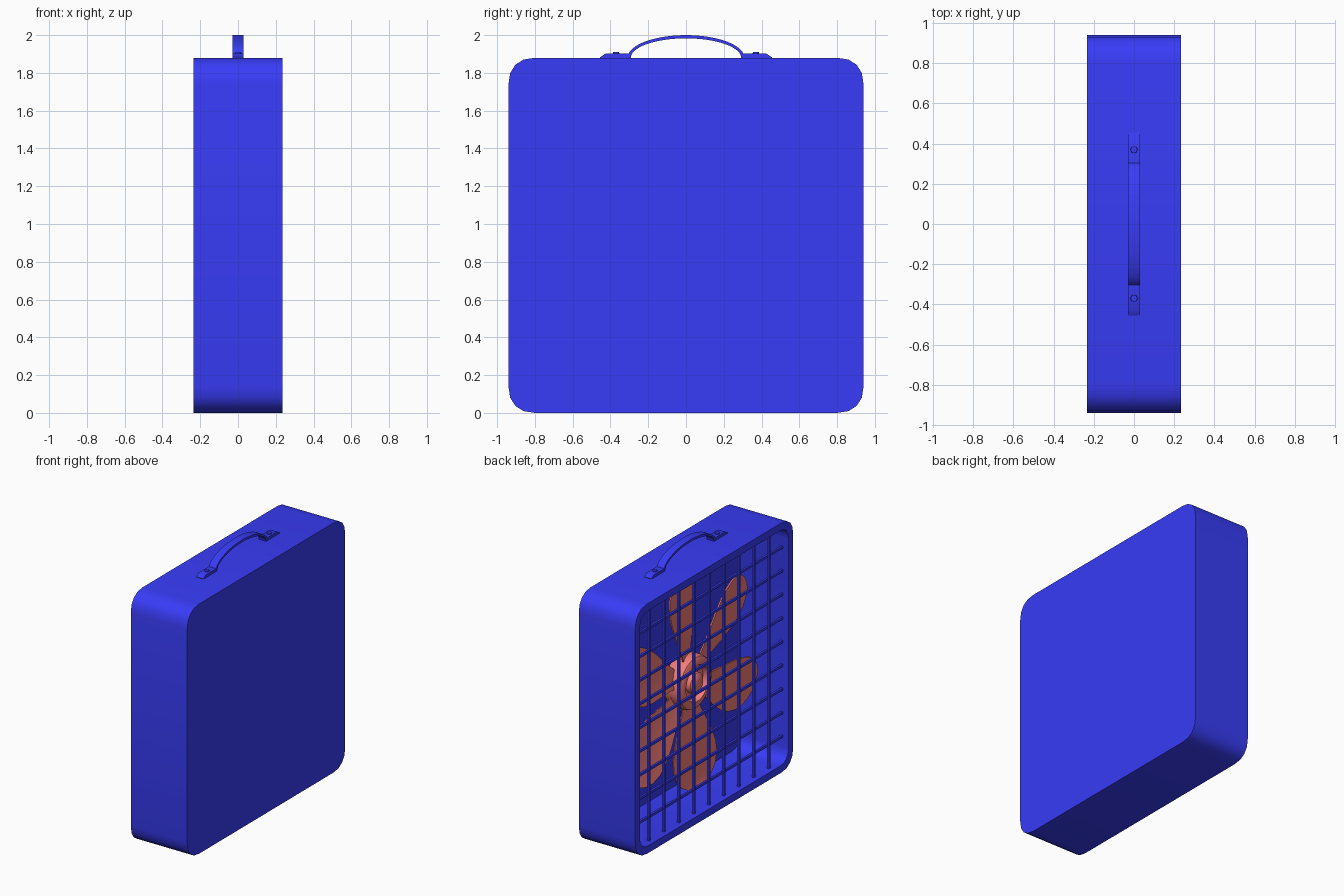
import bpy, bmesh, math
from mathutils import Matrix, Vector

if "Cube" in bpy.data.objects:
    bpy.data.objects.remove(bpy.data.objects["Cube"])


def material(name, color):
    m = bpy.data.materials.new(name)
    m.diffuse_color = color
    m.use_nodes = True
    m.node_tree.nodes["Principled BSDF"].inputs["Base Color"].default_value = m.diffuse_color
    return m


BLUE = material("blue_plastic", (0.04, 0.045, 0.93, 1))
RED = material("coral_plastic", (0.9, 0.2, 0.19, 1))
CZ = 0.94          # height of the fan axis


def finish(name, bm, mat, angle=35):
    bmesh.ops.recalc_face_normals(bm, faces=bm.faces)
    me = bpy.data.meshes.new(name)
    bm.to_mesh(me)
    bm.free()
    ob = bpy.data.objects.new(name, me)
    bpy.context.collection.objects.link(ob)
    me.materials.append(mat)
    bpy.ops.object.select_all(action='DESELECT')
    ob.select_set(True)
    bpy.context.view_layer.objects.active = ob
    bpy.ops.object.shade_smooth_by_angle(angle=math.radians(angle))
    return ob


def skin(bm, loops, closed=True):
    """Bridge successive loops of equal vertex count with quads."""
    n = len(loops[0])
    for a, b in zip(loops, loops[1:]):
        for i in range(n if closed else n - 1):
            j = (i + 1) % n
            bm.faces.new((a[i], a[j], b[j], b[i]))


def rounded_square(bm, x, half, r, seg=4):
    loop = []
    for q, (sy, sz) in enumerate(((1, 1), (-1, 1), (-1, -1), (1, -1))):
        for k in range(seg + 1):
            a = math.pi / 2 * (q + k / seg)
            # slightly squarer than a circle
            c, s = (math.copysign(abs(v) ** 0.88, v) for v in (math.cos(a), math.sin(a)))
            loop.append(bm.verts.new((x, sy * (half - r) + r * c, CZ + sz * (half - r) + r * s)))
    return loop


def extrude_x(bm, pts, hx):
    """Extrude a (y, z) outline between -hx and hx."""
    a, b = ([bm.verts.new((x, y, z)) for y, z in pts] for x in (-hx, hx))
    skin(bm, [a, b])
    bm.faces.new(a)
    bm.faces.new(b)


# Housing: square tray, open on the -x side
bm = bmesh.new()
loops = [rounded_square(bm, *p) for p in
         ((0.235, 0.94, 0.14), (-0.235, 0.94, 0.14), (-0.235, 0.885, 0.10), (0.17, 0.885, 0.10))]
skin(bm, loops)
bm.faces.new(loops[0])
bm.faces.new(loops[-1])
finish("housing", bm, BLUE)

# Grille: nine upright and nine level square bars set inside the opening
for name, x in (("grille_upright_bars", -0.19), ("grille_level_bars", -0.18)):
    bm = bmesh.new()
    for i in range(-4, 5):
        o = i * 0.178
        upright = "upright" in name
        pos = Vector((x, o, CZ)) if upright else Vector((x, 0, CZ + o))
        size = (0.016, 0.018, 1.80, 1) if upright else (0.016, 1.80, 0.018, 1)
        bmesh.ops.create_cube(bm, size=1, matrix=Matrix.Translation(pos) @ Matrix.Diagonal(size))
    finish(name, bm, BLUE)

# Hub: turned profile (radius, x) with recessed face, nose and rear shaft
bm = bmesh.new()
profile = [(0.06, 0.175), (0.06, 0.05), (0.19, 0.05), (0.20, 0.035), (0.20, -0.055), (0.19, -0.08),
           (0.165, -0.095), (0.135, -0.095), (0.125, -0.055), (0.08, -0.055), (0.075, -0.09),
           (0.055, -0.105), (0.02, -0.11)]
N = 32
loops = [[bm.verts.new((x, r * math.cos(2 * math.pi * i / N), CZ + r * math.sin(2 * math.pi * i / N)))
          for i in range(N)] for r, x in profile]
skin(bm, loops)
bm.faces.new(loops[0])
bm.faces.new(loops[-1])
finish("fan_hub", bm, RED)

# Blades: six gently pitched petals with a slight camber
bm = bmesh.new()
stations = [(0.16, 0.06), (0.24, 0.085), (0.34, 0.125), (0.45, 0.17), (0.56, 0.20), (0.65, 0.205),
            (0.73, 0.185), (0.79, 0.145), (0.83, 0.09), (0.845, 0.03)]
for k in range(6):
    ang = math.radians(37 + 60 * k)
    radial = Vector((0, -math.cos(ang), math.sin(ang)))
    ccw = Vector((0, math.sin(ang), math.cos(ang)))
    rows = []
    for r, w in stations:
        p = math.radians(16 - 8 * r)
        chord = ccw * math.cos(p) + Vector((-math.sin(p), 0, 0))
        normal = ccw * -math.sin(p) + Vector((-math.cos(p), 0, 0))
        mid = Vector((-0.02, 0, CZ)) + radial * r
        section = []
        for side, ts in ((1, (-1, -0.5, 0, 0.5, 1)), (-1, (1, 0.5, 0, -0.5, -1))):
            for t in ts:
                off = side * 0.005 - 0.05 * w * (1 - t * t)
                section.append(bm.verts.new(mid + chord * (w * t) + normal * off))
        rows.append(section)
    skin(bm, rows)
    bm.faces.new(rows[0])
    bm.faces.new(rows[-1])
finish("fan_blades", bm, RED, 40)

# Handle: arched strap
bm = bmesh.new()
arc = [math.pi * i / 24 for i in range(25)]
outer = [(0.31 * math.cos(a), 1.88 + 0.12 * math.sin(a)) for a in arc]
inner = [(0.292 * math.cos(a), 1.88 + 0.103 * math.sin(a)) for a in reversed(arc)]
extrude_x(bm, outer + inner, 0.03)
finish("handle_strap", bm, BLUE)

# Handle feet with screws
bm = bmesh.new()
for s in (-1, 1):
    extrude_x(bm, [(s * y, z) for y, z in ((0.30, 1.875), (0.30, 1.902), (0.425, 1.902),
                                           (0.455, 1.883), (0.455, 1.875))], 0.03)
finish("handle_feet", bm, BLUE, 40)
bm = bmesh.new()
for s in (-1, 1):
    bmesh.ops.create_cone(bm, cap_ends=True, segments=16, radius1=0.019, radius2=0.016, depth=0.02,
                          matrix=Matrix.Translation((0, s * 0.37, 1.90)))
finish("handle_screws", bm, BLUE)
